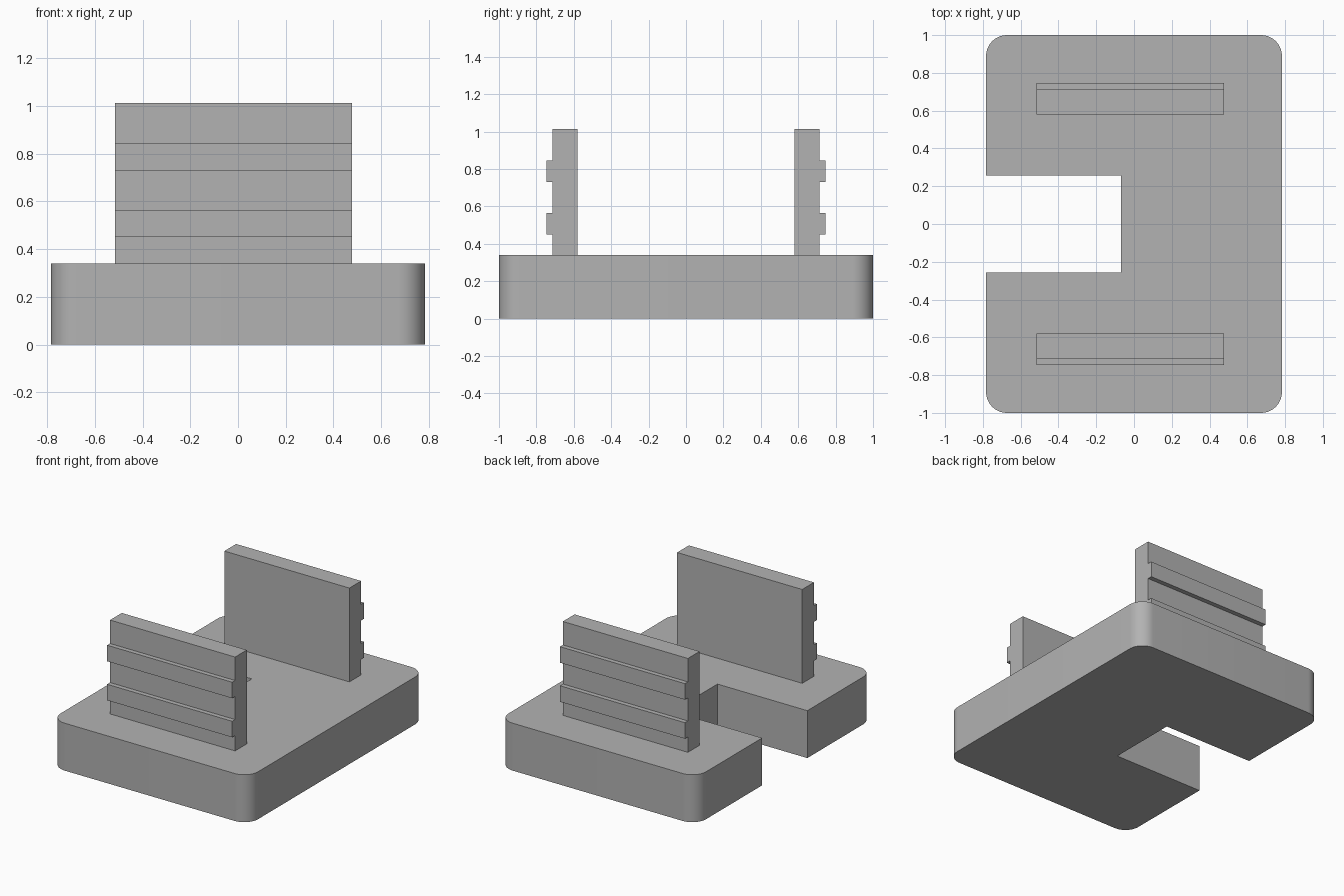
import bpy
import math
from mathutils import Vector

cube = bpy.data.objects.get("Cube")
if cube:
    bpy.data.objects.remove(cube)

grey = bpy.data.materials.new("plain grey")
grey.use_nodes = True
colour = (0.45, 0.45, 0.45, 1)
grey.diffuse_color = colour
grey.node_tree.nodes["Principled BSDF"].inputs["Base Color"].default_value = colour


def prism(name, outline, extrusion):
    """Closed solid from a counter-clockwise outline swept along a vector."""
    n = len(outline)
    start = [Vector(p) for p in outline]
    verts = start + [p + Vector(extrusion) for p in start]
    faces = [list(reversed(range(n))), list(range(n, 2 * n))]
    faces += [[i, (i + 1) % n, n + (i + 1) % n, n + i] for i in range(n)]
    mesh = bpy.data.meshes.new(name)
    mesh.from_pydata(verts, [], faces)
    mesh.materials.append(grey)
    obj = bpy.data.objects.new(name, mesh)
    bpy.context.collection.objects.link(obj)
    return obj


def rounded_corner(cx, cy, radius, first_angle, steps=12):
    """Quarter arc of points around a corner centre."""
    angles = [math.radians(first_angle + 90 * i / steps) for i in range(steps + 1)]
    return [(cx + radius * math.cos(a), cy + radius * math.sin(a), 0) for a in angles]


# Base slab: rounded corners, square slot open on the right side
half_x, half_y, base_top, radius = 0.783, 1.0, 0.34, 0.11
slot_x, slot_y = -0.07, 0.256
ix, iy = half_x - radius, half_y - radius
outline = (rounded_corner(ix, -iy, radius, -90)
           + rounded_corner(ix, iy, radius, 0)
           + rounded_corner(-ix, iy, radius, 90)
           + [(-half_x, slot_y, 0), (slot_x, slot_y, 0),
              (slot_x, -slot_y, 0), (-half_x, -slot_y, 0)]
           + rounded_corner(-ix, -iy, radius, 180))
base = prism("base_slab", outline, (0, 0, base_top))
bpy.context.view_layer.objects.active = base
base.select_set(True)
bpy.ops.object.shade_smooth_by_angle(angle=math.radians(30))
base.select_set(False)

# Upright plates: two ribs on the outer face of each
left, right, plate_top = -0.515, 0.477, 1.013
inner, outer, rib = 0.581, 0.714, 0.747
profile = [(inner, base_top), (outer, base_top)]
for low, high in ((0.45, 0.565), (0.73, 0.845)):
    profile += [(outer, low), (rib, low), (rib, high), (outer, high)]
profile += [(outer, plate_top), (inner, plate_top)]

for name, side in (("front_plate", -1), ("back_plate", 1)):
    points = [(left, side * y, z) for y, z in profile]
    if side < 0:
        points.reverse()
    prism(name, points, (right - left, 0, 0))
